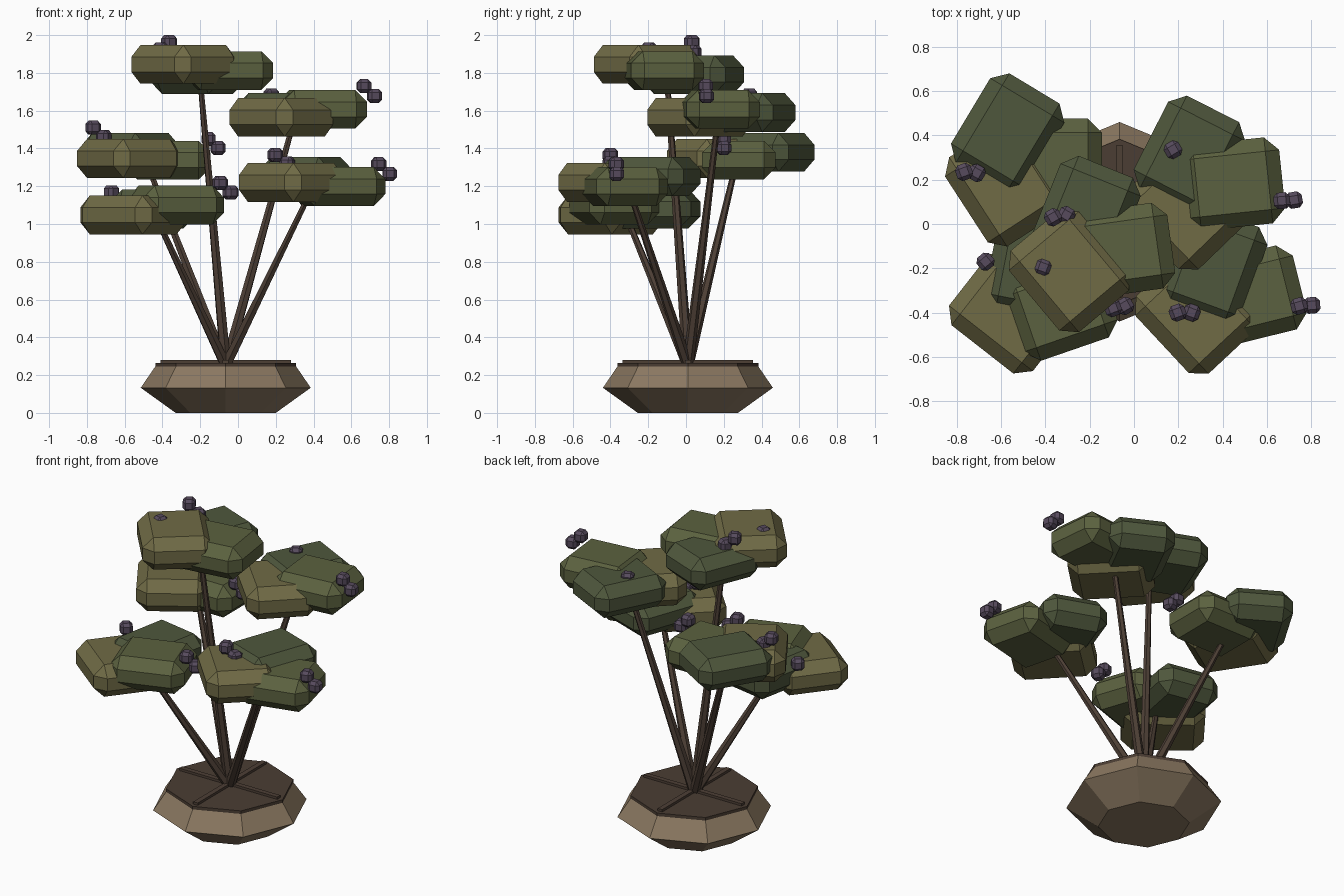
import bpy, bmesh, math
from mathutils import Vector, Matrix

if "Cube" in bpy.data.objects:
    bpy.data.objects.remove(bpy.data.objects["Cube"])

CX, CY = -0.065, 0.01


def mat(name, c):
    m = bpy.data.materials.new(name)
    m.diffuse_color = (*c, 1)
    m.use_nodes = True
    m.node_tree.nodes["Principled BSDF"].inputs["Base Color"].default_value = m.diffuse_color
    return m


OLIVE = mat("olive_leaf", (0.16, 0.145, 0.06))
GREEN = mat("green_leaf", (0.105, 0.12, 0.05))
DARK = mat("dark_leaf", (0.077, 0.095, 0.045))
BERRY = mat("berry", (0.095, 0.07, 0.11))
CLAY = mat("clay", (0.26, 0.19, 0.12))
SOIL = mat("soil", (0.07, 0.047, 0.033))
BARK = mat("bark", (0.075, 0.05, 0.036))


def finish(bm, name, material):
    bmesh.ops.recalc_face_normals(bm, faces=bm.faces)
    me = bpy.data.meshes.new(name)
    bm.to_mesh(me)
    bm.free()
    me.materials.append(material)
    ob = bpy.data.objects.new(name, me)
    bpy.context.collection.objects.link(ob)
    return ob


def chamfer_box(name, loc, size, yaw, bevel, material):
    bm = bmesh.new()
    bmesh.ops.create_cube(bm, size=1)
    bmesh.ops.scale(bm, vec=size, verts=bm.verts)
    if bevel:
        bmesh.ops.bevel(bm, geom=bm.edges[:], offset=bevel, segments=1, affect='EDGES')
    ob = finish(bm, name, material)
    ob.location = loc
    ob.rotation_euler.z = math.radians(yaw)
    return ob


def lathe(name, profile, sides, material):
    bm = bmesh.new()
    rings = [[bm.verts.new((CX + r * math.cos(i * math.tau / sides),
                            CY + r * math.sin(i * math.tau / sides), z))
              for i in range(sides)] for r, z in profile]
    for a, b in zip(rings, rings[1:]):
        for i in range(sides):
            j = (i + 1) % sides
            bm.faces.new((a[i], a[j], b[j], b[i]))
    bm.faces.new(rings[0])
    bm.faces.new(rings[-1])
    return finish(bm, name, material)


def stem(name, p, q, r1, r2):
    p, q = Vector(p), Vector(q)
    d = q - p
    bm = bmesh.new()
    m = Matrix.Translation((p + q) / 2) @ d.to_track_quat('Z', 'Y').to_matrix().to_4x4()
    bmesh.ops.create_cone(bm, cap_ends=True, segments=6, radius1=r1, radius2=r2,
                          depth=d.length, matrix=m)
    return finish(bm, name, BARK)


# Octagonal pot, soil and crossed surface roots
lathe("pot", [(0.265, 0), (0.45, 0.133), (0.37, 0.25)], 8, CLAY)
lathe("soil", [(0.373, 0.243), (0.373, 0.265)], 8, SOIL)
for i in range(2):
    chamfer_box("surface_root", (CX, CY, 0.266), (0.69, 0.032, 0.028), 90 * i, 0, BARK)

# Stems fanning out from the pot centre
TIPS = [(-0.2, -0.1, 1.76), (0.3, 0.17, 1.56), (-0.49, 0.27, 1.34),
        (0.39, -0.3, 1.18), (-0.44, -0.32, 1.05)]
for t in TIPS:
    stem("stem", (CX, CY, 0.25), t, 0.03, 0.015)

# Foliage pads: x, y, z, yaw
PADS = {
    "olive_pad": (OLIVE, (0.48, 0.42, 0.205), [
        (-0.29, -0.21, 1.845, -50), (0.23, 0.07, 1.565, -46), (-0.58, 0.18, 1.347, -57),
        (0.28, -0.40, 1.22, -47), (-0.555, -0.40, 1.048, -38)]),
    "green_pad": (GREEN, (0.45, 0.39, 0.205), [
        (-0.055, -0.12, 1.812, 8), (0.445, 0.18, 1.607, 6), (-0.37, 0.28, 1.338, 0),
        (0.53, -0.325, 1.198, 14), (-0.33, -0.38, 1.10, 19)]),
    "dark_pad": (DARK, (0.47, 0.39, 0.205), [
        (-0.215, 0.04, 1.79, 68), (0.25, 0.31, 1.59, 63), (-0.57, 0.41, 1.38, 59),
        (0.36, -0.19, 1.252, 70), (-0.45, -0.18, 1.08, 79)]),
}
for name, (material, size, places) in PADS.items():
    for x, y, z, yaw in places:
        chamfer_box(name, (x, y, z), size, yaw, 0.063, material)

# Berries, mostly in pairs: x, y, z, yaw
BERRIES = [
    (-0.365, 0.03, 1.963, 30), (-0.305, 0.04, 1.91, 60), (-0.41, -0.195, 1.925, 70),
    (0.667, 0.105, 1.73, 5), (0.723, 0.108, 1.677, 10), (0.176, 0.335, 1.68, 30),
    (-0.767, 0.235, 1.51, 20), (-0.71, 0.23, 1.46, 60),
    (-0.155, 0.2, 1.45, 0), (-0.105, 0.2, 1.402, 10),
    (0.745, -0.37, 1.317, 15), (0.803, -0.367, 1.265, 5),
    (0.197, -0.4, 1.365, 20), (0.26, -0.4, 1.32, 70),
    (-0.67, -0.17, 1.168, 40), (-0.095, -0.38, 1.217, 20), (-0.04, -0.37, 1.167, 30),
]
for x, y, z, yaw in BERRIES:
    chamfer_box("berry", (x, y, z), (0.074, 0.074, 0.074), yaw, 0.018, BERRY)
